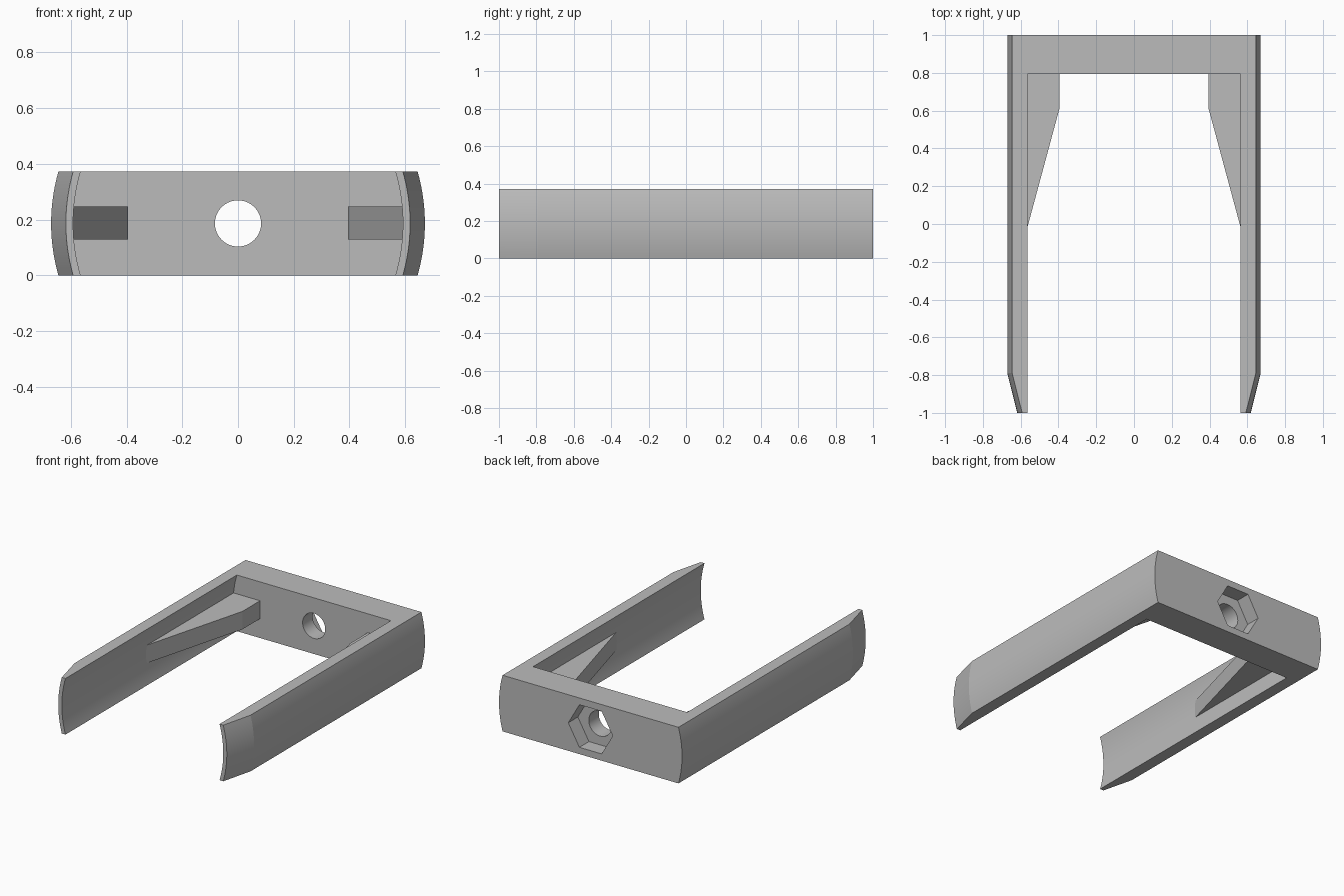
import bpy, bmesh, math

cube = bpy.data.objects.get("Cube")
if cube:
    bpy.data.objects.remove(cube, do_unlink=True)

H = 0.372          # height of the bracket
MID = H / 2
BACK_IN = 0.795    # inner face of the back plate
ARC = 20           # steps on each curved side

grey = bpy.data.materials.new("plain grey")
grey.use_nodes = True
grey.diffuse_color = (0.5, 0.5, 0.5, 1)
grey.node_tree.nodes["Principled BSDF"].inputs["Base Color"].default_value = (0.5, 0.5, 0.5, 1)


def loft(name, rings):
    """Skin a list of equal closed rings and cap both ends."""
    bm = bmesh.new()
    loops = [[bm.verts.new(p) for p in ring] for ring in rings]
    n = len(loops[0])
    for a, b in zip(loops, loops[1:]):
        for i in range(n):
            j = (i + 1) % n
            bm.faces.new((a[i], a[j], b[j], b[i]))
    bm.faces.new(loops[0])
    bm.faces.new(loops[-1])
    bmesh.ops.recalc_face_normals(bm, faces=bm.faces)
    mesh = bpy.data.meshes.new(name)
    bm.to_mesh(mesh)
    bm.free()
    mesh.materials.append(grey)
    obj = bpy.data.objects.new(name, mesh)
    bpy.context.collection.objects.link(obj)
    return obj


def barrel(y, edge, bulge, over=0.0):
    """Cross-section with bulging sides; over runs it past top and bottom."""
    ts = [-1 + 2 * i / ARC for i in range(ARC + 1)]
    right = [(edge + bulge * (1 - t * t), y, MID + t * MID) for t in ts]
    if over:
        right = [(edge, y, -over)] + right + [(edge, y, H + over)]
    return right + [(-x, y, z) for x, y, z in reversed(right)]


def prism(radius, sides, y0, y1):
    return [[(radius * math.cos(math.tau * i / sides), y,
              MID + radius * math.sin(math.tau * i / sides)) for i in range(sides)]
            for y in (y0, y1)]


# Solid body with tapered front tips
body = loft("bracket_frame", [barrel(-1, 0.592, 0.026),
                              barrel(-0.79, 0.645, 0.026),
                              barrel(1, 0.645, 0.026)])

# Opening between the arms, bolt hole and nut pocket
cutters = [
    loft("opening_cutter", [barrel(y, 0.565, 0.027, 0.1) for y in (-1.1, BACK_IN)]),
    loft("bolt_hole_cutter", prism(0.083, 40, 0.7, 1.1)),
    loft("nut_pocket_cutter", prism(0.163, 6, 0.9, 1.1)),
]
bpy.context.view_layer.objects.active = body
body.select_set(True)
for cutter in cutters:
    mod = body.modifiers.new(cutter.name, "BOOLEAN")
    mod.operation = "DIFFERENCE"
    mod.solver = "EXACT"
    mod.object = cutter
    bpy.ops.object.modifier_apply(modifier=mod.name)
for cutter in cutters:
    bpy.data.objects.remove(cutter, do_unlink=True)

bpy.ops.object.select_all(action="DESELECT")
body.select_set(True)
bpy.context.view_layer.objects.active = body
# Narrow limit keeps the shallow taper crease crisp
bpy.ops.object.shade_smooth_by_angle(angle=math.radians(10))

# Corner braces inside the arms
outline = [(0.60, 0.81), (0.395, 0.81), (0.395, 0.61), (0.60, -0.15)]
for side, name in ((1, "left_brace"), (-1, "right_brace")):
    loft(name, [[(side * x, y, z) for x, y in outline] for z in (0.128, 0.247)])
